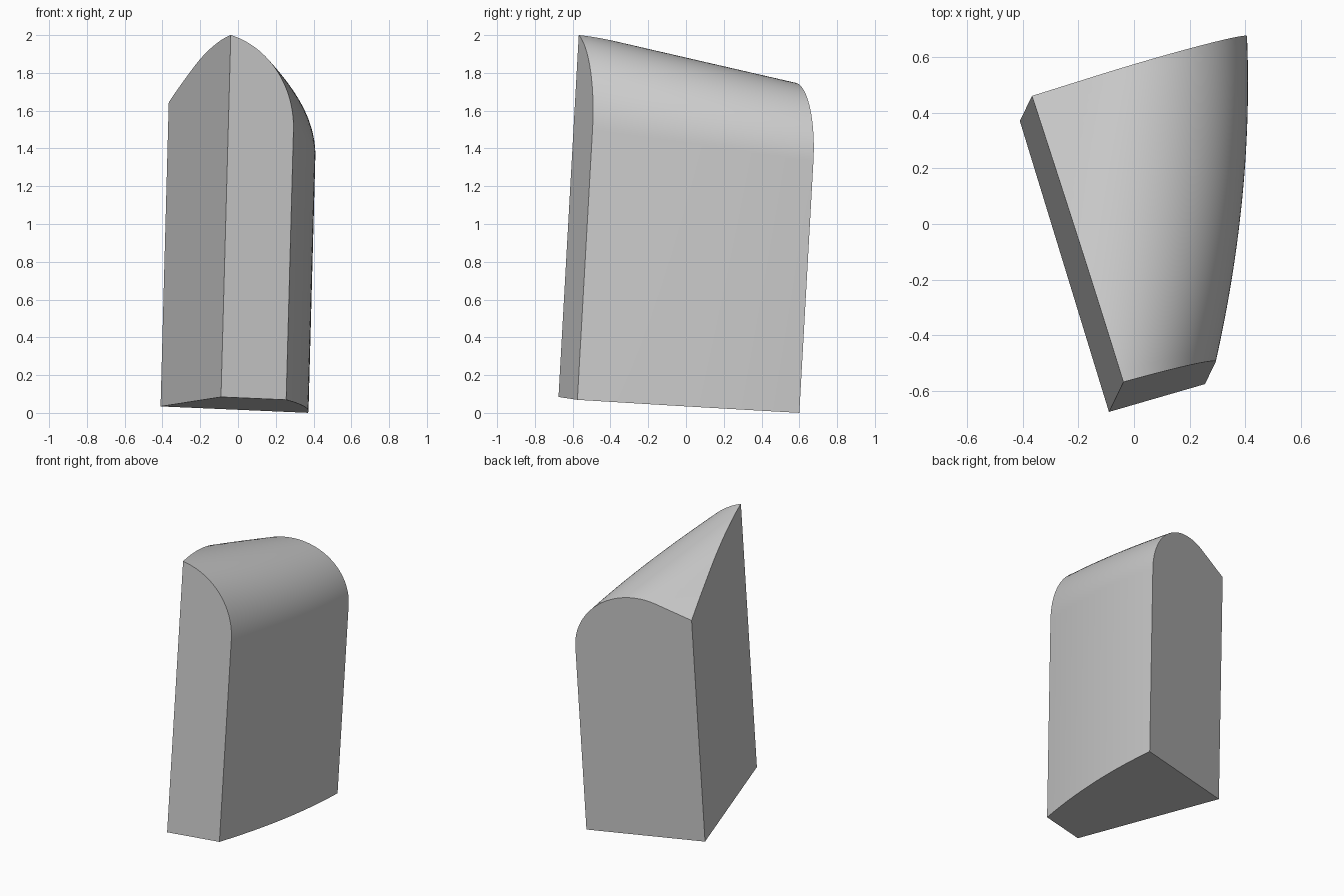
import bpy
import bmesh
from math import cos, pi, sqrt, radians
from mathutils import Vector

cube = bpy.data.objects.get("Cube")
if cube:
    bpy.data.objects.remove(cube)

STATIONS, ARCH = 28, 36
LEAN = Vector((0.027, 0.056, 1))        # direction the block stands along
FRONT_LEFT, FRONT_RIGHT = Vector((-0.09, -0.675)), Vector((0.255, -0.575))
BACK_LEFT, BACK_RIGHT = Vector((-0.41, 0.37)), Vector((0.37, 0.60))


def on_base(p):
    """Lift a plan point onto the tilted base plane."""
    return Vector((p.x, p.y, 0.044 - LEAN.x * p.x - LEAN.y * p.y))


def arch_height(d, s):
    """Height of the rounded top, d from the outer wall at station s."""
    radius = 0.45 + 0.14 * s - 0.19 * s * s
    spring, rise = 1.43 - 0.10 * s, 0.50 - 0.10 * s
    k = d / radius - 1
    bend = 0.37
    if k <= bend:
        return spring + rise * sqrt(max(0, 1 - k * k))
    # straight tangent beyond the crest
    side = sqrt(1 - bend * bend)
    return spring + rise * (side - (k - bend) * bend / side)


def section(s):
    """Closed outline across the block: outer wall, arch, inner wall."""
    left = FRONT_LEFT.lerp(BACK_LEFT, s)
    right = FRONT_RIGHT.lerp(BACK_RIGHT, s)
    right += Vector((1, 0.29)) * 0.16 * s * (1 - s)   # bowed outer wall
    width = right.x - left.x
    points = [on_base(right)]
    for i in range(ARCH + 1):
        t = 1 - cos(pi / 2 * i / ARCH)
        points.append(on_base(right.lerp(left, t)) + LEAN * arch_height(t * width, s))
    points.append(on_base(left))
    return points


# Loft the sections from front to back and cap both ends
bm = bmesh.new()
rings = [[bm.verts.new(p) for p in section(i / STATIONS)] for i in range(STATIONS + 1)]
for a, b in zip(rings, rings[1:]):
    for i in range(len(a)):
        j = (i + 1) % len(a)
        bm.faces.new((a[i], a[j], b[j], b[i]))
bm.faces.new(rings[0])
bm.faces.new(rings[-1])
bmesh.ops.recalc_face_normals(bm, faces=bm.faces)
mesh = bpy.data.meshes.new("arched_block")
bm.to_mesh(mesh)
bm.free()

# Plain grey surface
grey = bpy.data.materials.new("light_grey")
grey.use_nodes = True
colour = (0.6, 0.6, 0.6, 1)
grey.diffuse_color = colour
grey.node_tree.nodes["Principled BSDF"].inputs["Base Color"].default_value = colour
mesh.materials.append(grey)

block = bpy.data.objects.new("arched_block", mesh)
bpy.context.collection.objects.link(block)
bpy.ops.object.select_all(action="DESELECT")
block.select_set(True)
bpy.context.view_layer.objects.active = block
bpy.ops.object.shade_smooth_by_angle(angle=radians(30))
